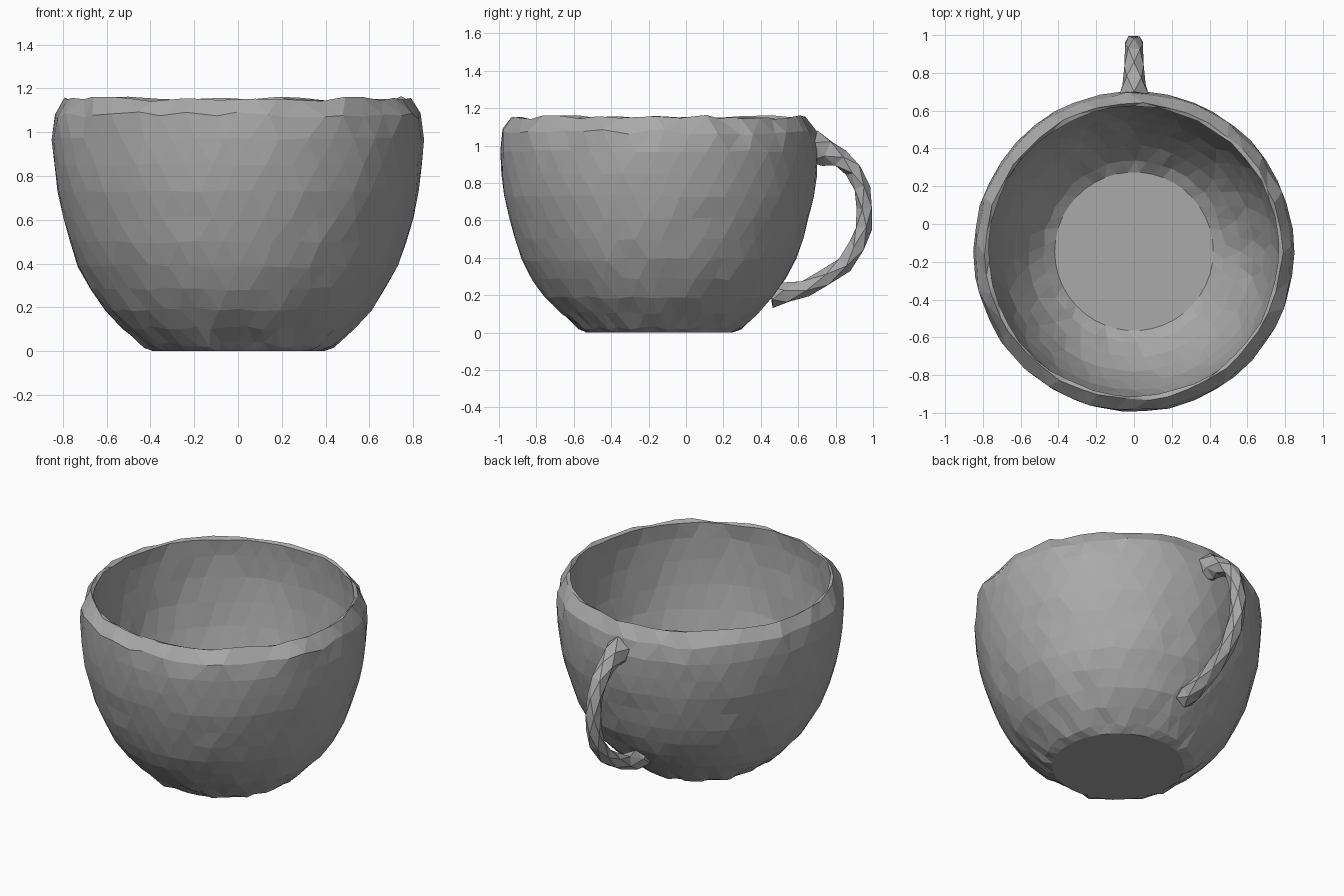
import bpy, bmesh, math, random
from mathutils import Vector

random.seed(4)
if "Cube" in bpy.data.objects:
    bpy.data.objects.remove(bpy.data.objects["Cube"], do_unlink=True)

CENTRE_Y = -0.145
SEGMENTS = 42

grey = bpy.data.materials.new("clay grey")
grey.use_nodes = True
colour = (0.4, 0.4, 0.4, 1)
grey.diffuse_color = colour
grey.node_tree.nodes["Principled BSDF"].inputs["Base Color"].default_value = colour


def jitter(amount):
    return random.uniform(-amount, amount)


def bridge(bm, lower, upper, staggered):
    """Join two equal rings with triangles, following the half-step stagger."""
    n = len(lower)
    for i in range(n):
        j = (i + 1) % n
        a, b, c, d = lower[i], lower[j], upper[j], upper[i]
        if staggered:
            bm.faces.new((a, b, c))
            bm.faces.new((a, c, d))
        else:
            bm.faces.new((a, b, d))
            bm.faces.new((b, c, d))


def finish(bm, name):
    bmesh.ops.recalc_face_normals(bm, faces=bm.faces)
    mesh = bpy.data.meshes.new(name)
    bm.to_mesh(mesh)
    bm.free()
    mesh.materials.append(grey)
    obj = bpy.data.objects.new(name, mesh)
    bpy.context.collection.objects.link(obj)


# Cup bowl: radius, height, roughness, from the foot over the rim to the floor
profile = [
    (0.39, 0, 0), (0.44, 0.03, .01), (0.53, 0.105, .006), (0.61, 0.19, .005),
    (0.675, 0.285, .005), (0.73, 0.39, .005), (0.77, 0.5, .005),
    (0.80, 0.61, .005), (0.828, 0.73, .004), (0.843, 0.85, .004),
    (0.849, 0.97, .004), (0.838, 1.075, .012), (0.785, 1.153, .008),
    (0.768, 1.145, .006), (0.775, 1.04, .006), (0.772, 0.9, .005),
    (0.755, 0.75, .005), (0.73, 0.6, .005), (0.69, 0.46, .005),
    (0.635, 0.33, .005), (0.56, 0.21, .005), (0.48, 0.115, .008), (0.42, 0.07, 0),
]
bm = bmesh.new()
rings = []
for k, (radius, height, rough) in enumerate(profile):
    ring = []
    for i in range(SEGMENTS):
        angle = math.tau * (i + 0.5 * (k % 2) + jitter(rough * 25)) / SEGMENTS
        r = radius + jitter(rough)
        z = height + jitter(rough * 1.5)
        ring.append(bm.verts.new((r * math.cos(angle),
                                  CENTRE_Y + r * math.sin(angle), z)))
    rings.append(ring)
for k in range(len(rings) - 1):
    bridge(bm, rings[k], rings[k + 1], k % 2)
bm.faces.new(rings[0])
bm.faces.new(rings[-1])
finish(bm, "cup_bowl")

# Handle: y, z, half thickness and half width along the loop
path = [
    (0.67, 0.99, .09, .075), (0.75, 0.965, .07, .06), (0.83, 0.925, .05, .05),
    (0.90, 0.865, .045, .048), (0.94, 0.77, .043, .046), (0.957, 0.67, .042, .046),
    (0.948, 0.56, .044, .046), (0.915, 0.46, .045, .046), (0.85, 0.37, .045, .046),
    (0.75, 0.295, .045, .048), (0.64, 0.24, .045, .05), (0.53, 0.21, .055, .055),
    (0.45, 0.195, .06, .06),
]
bm = bmesh.new()
SIDES = 5
rings = []
for k, (y, z, thick, wide) in enumerate(path):
    before, after = path[max(k - 1, 0)], path[min(k + 1, len(path) - 1)]
    along = Vector((0, after[0] - before[0], after[1] - before[1])).normalized()
    out = Vector((0, -along.z, along.y))
    ring = []
    for i in range(SIDES):
        angle = math.tau * (i + 0.5 * (k % 2)) / SIDES
        point = Vector((0, y, z)) + out * thick * math.cos(angle) * 1.08
        point.x = wide * math.sin(angle) * 1.08
        ring.append(bm.verts.new(point + along * jitter(.012)))
    rings.append(ring)
for k in range(len(rings) - 1):
    bridge(bm, rings[k], rings[k + 1], k % 2)
bm.faces.new(rings[0])
bm.faces.new(rings[-1])
finish(bm, "handle")
